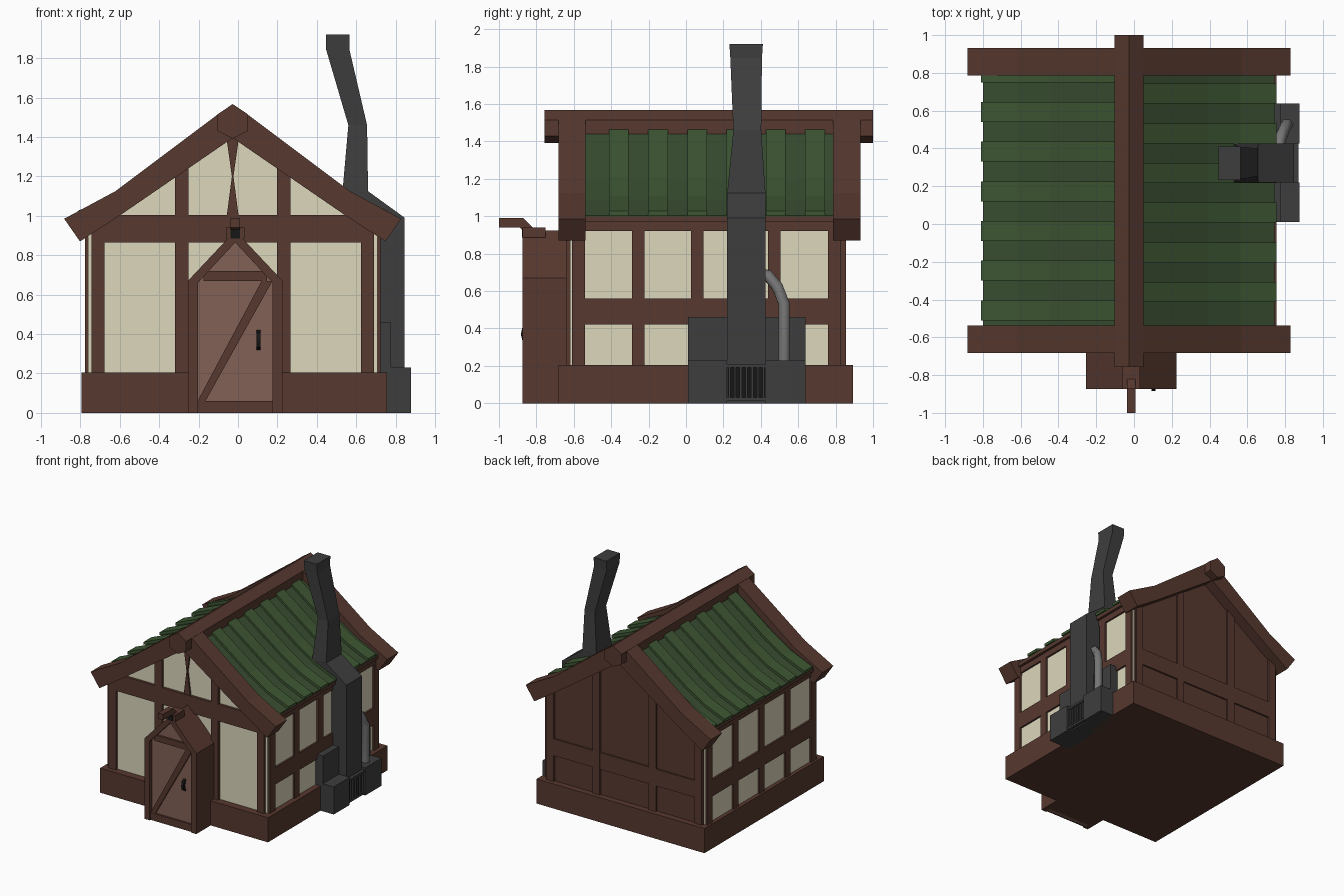
import bpy, bmesh
from mathutils import Vector

CX = -0.027          # ridge line of the house
CY = 0.105


def material(name, r, g, b):
    m = bpy.data.materials.new(name)
    m.diffuse_color = (r, g, b, 1)
    return m


WOOD = material("timber", 0.095, 0.04, 0.028)
PLASTER = material("plaster", 0.72, 0.68, 0.50)
DOOR = material("door_wood", 0.22, 0.12, 0.09)
GREEN = material("roof_green", 0.048, 0.095, 0.033)
DARKGREEN = material("roof_dark_green", 0.04, 0.075, 0.03)
IRON = material("iron", 0.048, 0.048, 0.048)
BLACK = material("black_metal", 0.008, 0.008, 0.008)
STEEL = material("pipe_steel", 0.18, 0.18, 0.18)


def loft(name, rings, mat):
    """Closed solid through rings of equal vertex count."""
    bm = bmesh.new()
    vs = [[bm.verts.new(p) for p in r] for r in rings]
    n = len(vs[0])
    for a, b in zip(vs, vs[1:]):
        for i in range(n):
            bm.faces.new((a[i], a[(i + 1) % n], b[(i + 1) % n], b[i]))
    bm.faces.new(vs[0])
    bm.faces.new(vs[-1])
    bmesh.ops.recalc_face_normals(bm, faces=bm.faces)
    me = bpy.data.meshes.new(name)
    bm.to_mesh(me)
    bm.free()
    me.materials.append(mat)
    ob = bpy.data.objects.new(name, me)
    bpy.context.collection.objects.link(ob)
    return ob


def prism(name, pts, y0, y1, mat):
    """Profile in x,z extruded along y."""
    return loft(name, [[(x, y, z) for x, z in pts] for y in (y0, y1)], mat)


def box(name, x0, x1, y0, y1, z0, z1, mat):
    return prism(name, [(x0, z0), (x1, z0), (x1, z1), (x0, z1)], y0, y1, mat)


def side(pts, s):
    """Offsets from the ridge line, mirrored by s."""
    return [(CX + s * o, z) for o, z in pts]


# Base and plastered wall body with gables
box("base", -0.795, 0.755, -0.683, 0.892, 0, 0.205, WOOD)
gable = [(-0.735, 0.2), (0.735, 0.2), (0.735, 0.97), (0, 1.43), (-0.735, 0.97)]
prism("wall_body", side(gable, 1), -0.62, 0.83, PLASTER)
back = [(-0.72, 0.2), (0.72, 0.2), (0.72, 0.97), (0, 1.43), (-0.72, 0.97)]
prism("back_boarding", side(back, 1), 0.82, 0.84, WOOD)

# Front and back timbers
for label, y0, y1 in (("front", -0.642, -0.61), ("back", 0.83, 0.855)):
    for s in (-1, 1):
        prism(label + "_corner_post", side([(0.65, 0.2), (0.717, 0.2), (0.717, 0.93), (0.65, 0.98)], s), y0, y1, WOOD)
        prism(label + "_inner_post", side([(0.225, 0.2), (0.293, 0.2), (0.293, 1.22), (0.225, 1.27)], s), y0, y1, WOOD)
box("front_cross_beam", -0.70, 0.65, -0.641, -0.61, 0.865, 1.005, WOOD)
box("back_mid_rail", -0.70, 0.65, 0.83, 0.854, 0.42, 0.56, WOOD)
king = [(-0.03, 1.0), (0.03, 1.0), (0.004, 1.2), (0.032, 1.4), (-0.032, 1.4), (-0.004, 1.2)]
prism("king_post", side(king, 1), -0.635, -0.61, WOOD)

# Side timbers
for s, posts in ((1, (-0.575, -0.255, 0.06, 0.472, 0.793)), (-1, (-0.575, -0.235, 0.107, 0.45, 0.793))):
    xa, xb = sorted((CX + s * 0.72, CX + s * 0.75))
    for y in posts:
        box("side_post", xa, xb, y - 0.034, y + 0.034, 0.2, 0.97, WOOD)
    box("side_mid_rail", xa, xb, -0.60, 0.82, 0.42, 0.56, WOOD)
    box("side_top_rail", xa, xb, -0.60, 0.82, 0.92, 0.975, WOOD)
    xa, xb = sorted((CX + s * 0.70, CX + s * 0.772))
    box("eave_plate", xa, xb, -0.60, 0.84, 0.97, 0.998, WOOD)

# Roof: swept lower sheet and raised strips on each slope
curve = [(0.03, 1.475), (0.25, 1.315), (0.42, 1.19), (0.59, 1.085), (0.77, 1.005)]


def slope(name, s, lift, thick, reach, y0, y1, mat):
    top = [(o, z + lift) for o, z in curve]
    top[-1] = (0.77 + reach, top[-1][1])
    prism(name, side(top + [(o, z - thick) for o, z in reversed(top)], s), y0, y1, mat)


for s, first, n in ((1, -0.36, 6), (-1, -0.457, 7)):
    slope("roof_sheet", s, 0.0, 0.02, 0.0, -0.54, 0.79, DARKGREEN)
    for i in range(n):
        y = first + 0.21 * i
        slope("roof_strip", s, 0.022, 0.024, 0.012, y - 0.053, min(y + 0.053, 0.785), GREEN)

# Gable rake beams and ridge beam
rake = [(0, 1.525), (0.075, 1.515), (0.595, 1.125), (0.855, 0.985), (0.775, 0.87), (0.575, 1.0), (0, 1.395)]
for s in (-1, 1):
    prism("front_rake_beam", side(rake, s), -0.683, -0.537, WOOD)
    prism("back_rake_beam", side(rake, s), 0.785, 0.932, WOOD)
hexagon = [(-0.077, 1.43), (0, 1.392), (0.077, 1.43), (0.077, 1.515), (0, 1.567), (-0.077, 1.515)]
prism("ridge_beam", side(hexagon, 1), -0.757, 1.0, WOOD)

# Door porch: body, frame and braced door
DX = -0.014
dpts = lambda pts, s=1: [(DX + s * x, z) for x, z in pts]
prism("porch_body", dpts([(-0.24, 0), (0.24, 0), (0.24, 0.67), (0, 0.925), (-0.24, 0.67)]), -0.83, -0.61, WOOD)
prism("door_panel", dpts([(-0.2, 0.0), (0.2, 0.0), (0.2, 0.68), (0, 0.89), (-0.2, 0.68)]), -0.845, -0.82, DOOR)
for s in (-1, 1):
    prism("door_jamb", dpts([(0.19, 0), (0.24, 0), (0.24, 0.67), (0.19, 0.66)], s), -0.873, -0.82, WOOD)
    prism("porch_rafter", dpts([(0.24, 0.67), (0.19, 0.66), (0, 0.865), (0, 0.925)], s), -0.873, -0.82, WOOD)
for z0, z1 in ((0, 0.06), (0.67, 0.72)):
    box("door_rail", DX - 0.2 + (z0 > 0) * 0.04, DX + 0.2 - (z0 > 0) * 0.04, -0.862, -0.83, z0, z1, WOOD)
prism("door_brace", [(-0.205, 0.06), (-0.165, 0.06), (0.175, 0.67), (0.12, 0.67)], -0.86, -0.83, WOOD)
box("porch_cap", -0.062, 0.033, -0.873, -0.75, 0.885, 0.94, WOOD)
box("porch_cap_end", -0.037, 0.009, -0.878, -0.87, 0.885, 0.935, BLACK)
hook = [(-1.0, 0.94), (-0.89, 0.94), (-0.83, 0.89), (-0.81, 0.93), (-0.87, 0.99), (-1.0, 0.99)]
loft("sign_bracket", [[(x, y, z) for y, z in hook] for x in (-0.037, 0.009)], WOOD)
grip = [(-0.85, 0.32), (-0.875, 0.335), (-0.883, 0.37), (-0.875, 0.405), (-0.85, 0.42), (-0.855, 0.395), (-0.865, 0.37), (-0.855, 0.345)]
loft("door_handle", [[(x, y, z) for y, z in grip] for x in (0.093, 0.115)], BLACK)

# Furnace boxes and chimney
box("furnace_back", 0.68, 0.777, 0.01, 0.638, 0, 0.46, IRON)
for y0, y1 in ((0.01, 0.22), (0.425, 0.638)):
    box("furnace_side_box", 0.70, 0.877, y0, y1, 0, 0.23, IRON)
shaft = [(0.69, 0), (0.846, 0), (0.846, 0.99), (0.66, 1.125), (0.53, 1.125), (0.53, 1.06), (0.69, 0.95)]
prism("chimney_shaft", shaft, 0.22, 0.425, IRON)
rings = []
for x0, x1, y0, y1, z in ((0.53, 0.66, 0.22, 0.425, 1.12), (0.56, 0.655, 0.253, 0.402, 1.46),
                          (0.447, 0.565, 0.237, 0.406, 1.845), (0.447, 0.565, 0.232, 0.411, 1.92)):
    rings.append([(x0, y0, z), (x1, y0, z), (x1, y1, z), (x0, y1, z)])
loft("chimney_flue", rings, IRON)

# Furnace grille
box("grille_recess", 0.84, 0.852, 0.222, 0.423, 0.012, 0.205, BLACK)
for z in (0.012, 0.19):
    box("grille_rail", 0.84, 0.87, 0.22, 0.425, z, z + 0.018, IRON)
for i in range(7):
    y = 0.226 + 0.0305 * i
    box("grille_bar", 0.84, 0.866, y, y + 0.012, 0.012, 0.2, IRON)

# Bent steel pipe from the furnace into the chimney
cu = bpy.data.curves.new("steam_pipe", "CURVE")
cu.dimensions = "3D"
cu.bevel_depth = 0.034
cu.bevel_resolution = 1
cu.use_fill_caps = True
path = [(0.81, 0.525, 0.2), (0.81, 0.525, 0.53), (0.79, 0.49, 0.62), (0.77, 0.44, 0.68), (0.765, 0.40, 0.69)]
sp = cu.splines.new("POLY")
sp.points.add(len(path) - 1)
for p, co in zip(sp.points, path):
    p.co = (*co, 1)
cu.materials.append(STEEL)
bpy.context.collection.objects.link(bpy.data.objects.new("steam_pipe", cu))
